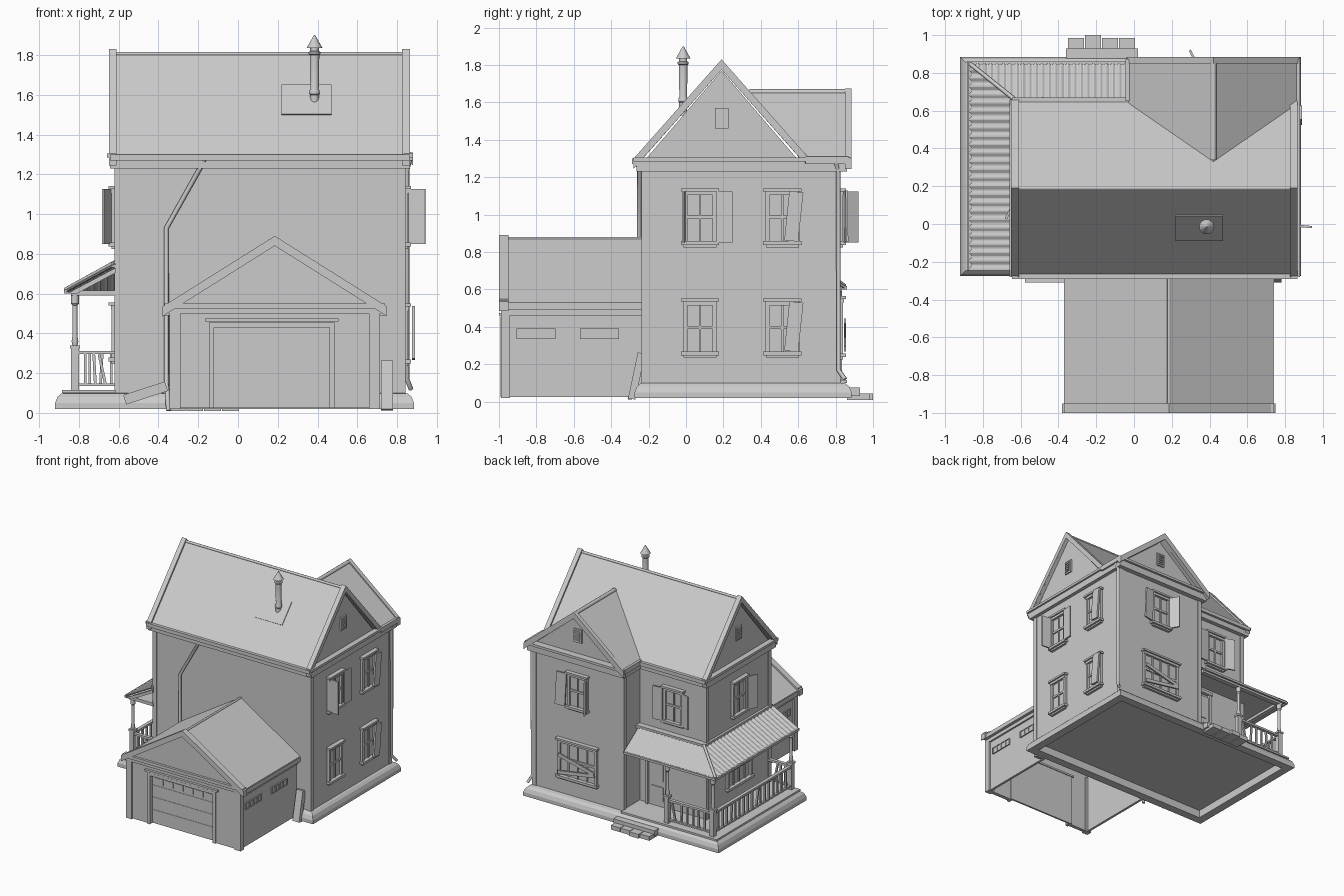
import bpy, bmesh, math, random
from mathutils import Matrix, Vector

if "Cube" in bpy.data.objects:
    bpy.data.objects.remove(bpy.data.objects["Cube"])

random.seed(4)
I = Matrix.Identity(4)
T = lambda x, y, z: Matrix.Translation((x, y, z))
R = lambda deg, ax='Z': Matrix.Rotation(math.radians(deg), 4, ax)


def finish(name, bm):
    bmesh.ops.recalc_face_normals(bm, faces=bm.faces)
    me = bpy.data.meshes.new(name)
    bm.to_mesh(me)
    bm.free()
    ob = bpy.data.objects.new(name, me)
    bpy.context.collection.objects.link(ob)
    return ob


def add_box(bm, x0, x1, y0, y1, z0, z1, M=I):
    S = Matrix.Diagonal((x1 - x0, y1 - y0, z1 - z0, 1))
    bmesh.ops.create_cube(bm, size=1, matrix=M @ T((x0+x1)/2, (y0+y1)/2, (z0+z1)/2) @ S)


def boxes(name, items, M=I):
    bm = bmesh.new()
    for b in items:
        add_box(bm, *b, M)
    return finish(name, bm)


def prism(name, prof, axis, a, b, valley=None):
    """Extrude a profile along x or y; valley = (centre, slope) shears the near end."""
    bm = bmesh.new()
    def vert(p, q, t):
        return bm.verts.new((t, p, q) if axis == 'x' else (p, t, q))
    v0 = [vert(p, q, a if not valley else a + abs(p - valley[0]) * valley[1]) for p, q in prof]
    v1 = [vert(p, q, b) for p, q in prof]
    bm.faces.new(v0)
    bm.faces.new(v1)
    n = len(prof)
    for i in range(n):
        bm.faces.new((v0[i], v0[(i+1) % n], v1[(i+1) % n], v1[i]))
    return finish(name, bm)


def chevron(c, half, ze, za, th):
    return [(c-half, ze), (c, za), (c+half, ze), (c+half, ze-th), (c, za-th), (c-half, ze-th)]


def lathe(name, prof, x, y, n=12):
    bm = bmesh.new()
    rings = [[bm.verts.new((x + r*math.cos(2*math.pi*i/n), y + r*math.sin(2*math.pi*i/n), z))
              for i in range(n)] for r, z in prof]
    for r0, r1 in zip(rings, rings[1:]):
        for i in range(n):
            bm.faces.new((r0[i], r0[(i+1) % n], r1[(i+1) % n], r1[i]))
    bm.faces.new(rings[0])
    bm.faces.new(rings[-1])
    ob = finish(name, bm)
    for p in ob.data.polygons:
        p.use_smooth = len(p.vertices) == 4
    ob.data.set_sharp_from_angle(angle=math.radians(35))
    return ob


def tube(name, pts, r):
    cu = bpy.data.curves.new(name, 'CURVE')
    cu.dimensions, cu.bevel_depth, cu.bevel_resolution, cu.use_fill_caps = '3D', r, 2, True
    sp = cu.splines.new('POLY')
    sp.points.add(len(pts) - 1)
    for p, co in zip(sp.points, pts):
        p.co = (*co, 1)
    bpy.context.collection.objects.link(bpy.data.objects.new(name, cu))


def window(name, x, y, z, face, w, h, cols=2, shutters=()):
    """Window centred at the sill point on a wall; shutters = (side, open angle, tilt)."""
    M = T(x, y, z) @ R(face)
    a = w / 2
    it = [(-a, a, -.004, .01, 0, h),
          (-a-.012, -a+.012, -.02, 0, 0, h), (a-.012, a+.012, -.02, 0, 0, h),
          (-a-.012, a+.012, -.024, 0, h-.02, h), (-a-.022, a+.022, -.036, 0, h, h+.016),
          (-a-.022, a+.022, -.036, 0, -.012, .008), (-a-.008, a+.008, -.02, 0, -.025, -.012),
          (-a, a, -.015, 0, h*.47, h*.53)]
    for i in range(1, cols):
        u = -a + w * i / cols
        it.append((u-.006, u+.006, -.013, 0, 0, h))
    boxes(name, it, M)
    for side, ang, tilt in shutters:
        S = M @ T(side*(a+.01), -.022, h) @ R(-side*ang) @ R(tilt, 'Y')
        lo, hi = sorted((0, side*.085))
        boxes(name + "_shutter", [(lo, hi, -.012, 0, -h, 0)], S)


def vent(name, x, y, z, face):
    it = [(-.036, .036, -.012, .01, 0, .11)] + [
        (-.025, .025, -.02, -.01, .013 + i*.018, .024 + i*.018) for i in range(5)]
    boxes(name, it, T(x, y, z) @ R(face))


# Foundation: hollow underneath, rounded sloping skirt
bm = bmesh.new()
prev = None
for ins, z in [(.07, .085), (.07, .02), (0, .02), (0, .05), (.012, .08), (.03, .097), (.06, .102)]:
    x0, x1, y0, y1 = -.92+ins, .885-ins, -.275+ins, .885-ins
    ring = [bm.verts.new(c) for c in ((x0, y0, z), (x1, y0, z), (x1, y1, z), (x0, y1, z))]
    if prev:
        for i in range(4):
            bm.faces.new((prev[i], prev[(i+1) % 4], ring[(i+1) % 4], ring[i]))
    else:
        bm.faces.new(ring)
    prev = ring
bm.faces.new(prev)
finish("foundation", bm)

# House walls and roofs
L, RT, F, B, W = -.615, .835, -.23, .61, .82
prism("main_walls", [(F, .1), (B, .1), (B, 1.28), (.19, 1.77), (F, 1.28)], 'x', L, RT)
prism("wing_walls", [(0, .1), (RT, .1), (RT, 1.28), (.42, 1.62), (0, 1.28)], 'y', .6, W)
prism("main_roof", chevron(.19, .46, 1.29, 1.81, .035), 'x', -.64, .855)
for nm, a in (("left_rake", -.65), ("right_rake", .825)):
    prism(nm, chevron(.19, .47, 1.30, 1.83, .055), 'x', a, a + .04)
prism("wing_roof", chevron(.42, .45, 1.30, 1.66, .03), 'y', .33, .875, (.42, .69))
prism("wing_rake", chevron(.42, .46, 1.30, 1.675, .055), 'y', .85, .885)
tube("main_ridge", [(-.62, .19, 1.805), (.83, .19, 1.805)], .011)
tube("wing_ridge", [(.42, .34, 1.655), (.42, .87, 1.655)], .016)

# Cornice, frieze, and corner boards
boxes("cornice", [(L-.03, RT+.03, F-.035, F, 1.23, 1.285), (L-.03, 0, B, B+.035, 1.23, 1.285),
                  (RT, RT+.03, F-.03, W+.04, 1.23, 1.285), (L-.03, L, F-.03, B+.03, 1.23, 1.285),
                  (-.03, RT+.03, W, W+.04, 1.23, 1.285), (-.03, 0, B, W+.03, 1.23, 1.285),
                  (RT, RT+.045, F-.05, W+.06, 1.285, 1.305), (L-.045, L, F-.05, B+.05, 1.285, 1.305),
                  (-.04, RT+.045, W, W+.06, 1.285, 1.305)])
boxes("gutters", [(-.645, .865, -.29, -.265, 1.27, 1.3), (-.645, -.02, .645, .67, 1.27, 1.3),
                  (.86, .88, .64, .87, 1.27, 1.31), (-.045, -.025, .65, .87, 1.27, 1.31)])
cb = []
for x, y in ((L, F), (RT, F), (L, B), (RT, W), (0, W)):
    sx, sy = (1 if x < .01 else -1), (1 if y < 0 else -1)
    xs, ys = sorted((x-.007*sx, x+.028*sx)), sorted((y-.007*sy, y+.028*sy))
    cb.append((*xs, *ys, .1, 1.24))
boxes("corner_boards", cb)

# Windows, shutters, and vents on every side
window("right_upper_window_a", RT, .075, .85, 90, .16, .275, 2, [(1, 3, 0), (-1, 85, 0)])
window("right_upper_window_b", RT, .515, .85, 90, .16, .275, 2, [])
window("right_lower_window_a", RT, .075, .26, 90, .16, .275, 2, [])
window("right_lower_window_b", RT, .515, .26, 90, .16, .275, 2, [])
for z in (.86, .27):
    boxes("loose_shutter", [(-.03, .045, -.015, 0, 0, .265)], T(RT+.04, .555, z) @ R(90) @ R(6, 'Y'))
window("wing_upper_window", .42, W, .85, 180, .16, .275, 2, [(1, 62, 0), (-1, 8, 3)])
window("wing_lower_window", .42, W, .25, 180, .34, .3, 4)
window("back_upper_window", -.32, B, .85, 180, .16, .275, 2, [(1, 20, 0), (-1, 5, 0)])
window("left_upper_window", L, .19, .85, -90, .16, .275, 2, [(1, 25, 0)])
window("left_lower_window", L, .19, .27, -90, .3, .27, 4)
for z, t in ((.31, 9), (.39, -14)):
    boxes("window_board", [(-.17, .17, 0, .012, -.014, .014)], T(.42, W+.024, z) @ R(t, 'Y'))
vent("right_vent", RT, .19, 1.46, 90)
vent("left_vent", L, .19, 1.46, -90)
vent("wing_vent", .42, W, 1.40, 180)

# Back door under the porch
boxes("back_door", [(-.08, .08, -.01, .01, 0, .42), (-.1, -.08, -.025, .01, 0, .44),
                    (.08, .1, -.025, .01, 0, .44), (-.11, .11, -.03, .01, .44, .465),
                    (-.055, .055, -.016, 0, .05, .17), (-.055, .055, -.016, 0, .22, .38)],
      T(-.17, B, .11) @ R(180))

# Garage: open-bottomed shell with recessed door
prism("garage_front_wall", [(-.33, .025), (-.12, .025), (-.12, .43), (.46, .43), (.46, .025), (.7, .025),
                            (.7, .52), (.185, .85), (-.33, .52)], 'y', -.98, -.95)
boxes("garage_side_walls", [(-.33, -.31, -.96, F, .025, .52), (.68, .7, -.96, F, .025, .52)])
prism("garage_roof", chevron(.185, .55, .53, .875, .03), 'y', -.99, F)
prism("garage_rake", chevron(.185, .565, .535, .89, .05), 'y', -1, -.95)
tube("garage_ridge", [(.185, -.97, .872), (.185, F, .872)], .009)
boxes("garage_trim", [(-.37, .74, -1, -.95, .525, .55), (-.35, .72, -.99, -.95, .5, .525),
                      (-.37, -.33, -.98, F, .49, .525), (.7, .74, -.98, F, .49, .525),
                      (-.345, -.29, -.988, -.94, .02, .51), (.66, .715, -.988, -.94, .02, .51),
                      (-.345, -.33, -.98, F, .46, .49), (.7, .715, -.98, F, .46, .49)])
door = [(-.12, .46, -.955, -.94, .025, .43)]
for i in range(6):
    u = -.09 + i * .092
    door.append((u, u + .07, -.96, -.95, .36, .41))
door += [(-.12, .46, -.958, -.95, z, z + .008) for z in (.13, .235, .335)]
boxes("garage_door", door)
boxes("garage_door_frame", [(-.145, -.12, -.992, -.94, .025, .44), (.46, .485, -.992, -.94, .025, .44),
                            (-.145, .485, -.992, -.94, .43, .455), (-.165, .505, -1, -.94, .46, .475)])
for x, f in ((.7, 90), (-.33, -90)):
    for yc in (-.8, -.46):
        panes = []
        for i in range(4):
            u = -.1 + i * .052
            panes += [(u, u+.04, -.004, .005, .005, .05), (u-.006, u, -.01, .005, 0, .055),
                      (u+.04, u+.046, -.01, .005, 0, .055), (u, u+.04, -.01, .005, .05, .055),
                      (u, u+.04, -.01, .005, 0, .005)]
        boxes("garage_side_window", panes, T(x, yc, .335) @ R(f))

# Porch deck and steps
boxes("porch_deck", [(-.885, L, -.245, .86, .1, .115), (L, 0, B, .86, .1, .115)])
boxes("back_step", [(-.36, .02, .87, .93, .03, .075)] +
      [(-.35 + i*.09, -.265 + i*.09, .86, .985 + .015*(i == 1), .01, .045) for i in range(4)])

# Corrugated porch roof, two slopes meeting at a hip
bm = bmesh.new()
def sheet(pairs):
    rows = []
    for i, (o, n) in enumerate(pairs):
        d = .005 * math.sin(i * math.pi / 3)
        rows.append([bm.verts.new((*c[:2], c[2] + d)) for c in (o, n)])
    for a, b in zip(rows, rows[1:]):
        bm.faces.new((a[0], b[0], b[1], a[1]))
left, back = [], []
for i in range(151):
    y = -.25 + 1.1 * i / 150
    k = 1 - max(0, y - .65) / .2 * .999
    left.append(((-.87, y, .615), (-.87 + .25*k, y, .615 + .135*k)))
    x = -.87 + .85 * i / 150
    k = max(.001, min(1, (x + .87) / .25))
    back.append(((x, .85, .615), (x, .85 - .2*k, .615 + .135*k)))
sheet(left)
sheet(back)
roof = finish("porch_roof", bm)
roof.modifiers.new("thickness", 'SOLIDIFY').thickness = .008
tube("porch_hip", [(-.868, .848, .62), (-.62, .65, .757)], .011)
boxes("porch_beams", [(-.84, -.8, -.24, .835, .59, .612), (-.84, -.02, .795, .835, .59, .612),
                      (-.84, L, -.24, -.21, .59, .612), (-.875, -.86, -.25, .855, .6, .618),
                      (-.875, -.02, .845, .86, .6, .618), (L-.02, L, -.24, .65, .73, .76),
                      (L-.02, 0, B, .66, .73, .76)])
boxes("porch_ceiling", [(-.86, L, -.24, .84, .612, .616), (L, -.02, B, .84, .612, .616)])
prism("porch_gable_end", [(-.86, .6), (L, .73), (L, .705), (-.81, .6)], 'y', -.25, -.22)

# Porch posts and railings
for x, y in ((-.82, -.215), (-.82, .815), (-.4, .815)):
    boxes("post_base", [(x-.02, x+.02, y-.02, y+.02, .11, .33), (x-.025, x+.025, y-.025, y+.025, .325, .34)])
    lathe("post", [(.013, .34), (.017, .36), (.012, .39), (.012, .54), (.02, .55), (.02, .592)], x, y)

def railing(p, q):
    p, q = Vector(p), Vector(q)
    n = (q - p).length
    M = T(p.x, p.y, 0) @ R(math.degrees(math.atan2(q.y - p.y, q.x - p.x)))
    bm = bmesh.new()
    add_box(bm, 0, n, -.014, .014, .295, .312, M)
    add_box(bm, 0, n, -.01, .01, .135, .148, M)
    k = round(n / .055)
    for i in range(1, k):
        tilt = random.uniform(-14, 14) if random.random() < .2 else 0
        add_box(bm, -.007, .007, -.007, .007, 0, .155, M @ T(n*i/k, 0, .142) @ R(tilt, 'Y'))
    finish("railing", bm)
railing((-.82, -.215), (L, -.215))
railing((-.82, -.2), (-.82, .8))
railing((-.8, .815), (-.42, .815))

# Stove pipe with cone cap, and its roof patch
lathe("stove_pipe", [(.022, 1.53), (.022, 1.6), (.026, 1.605), (.026, 1.62), (.021, 1.63), (.024, 1.8),
                     (.03, 1.805), (.03, 1.815), (.022, 1.82), (.022, 1.835), (.04, 1.835), (.003, 1.9)],
      .385, -.015, 14)
boxes("roof_patch", [(-.125, .125, -.1, .1, -.01, .006)], T(.345, -.02, 1.573) @ R(48.5, 'X'))

# Downspouts and leaning planks
tube("front_downspout", [(-.16, -.275, 1.29), (-.18, -.25, 1.25), (-.36, -.25, .93),
                         (-.36, -.25, .14), (-.355, -.29, .1), (-.35, -.3, .012)], .012)
tube("corner_downspout", [(.868, .8, 1.29), (.85, .815, 1.22), (.85, .815, .17), (.87, .85, .12)], .012)
boxes("fallen_plank", [(-.11, .11, -.02, .02, -.025, .025)], T(-.465, -.29, .1) @ R(-18, 'Y'))
boxes("leaning_plank", [(-.03, .03, -.02, .02, 0, .25)], T(.75, -.29, .015) @ R(-12, 'X'))
